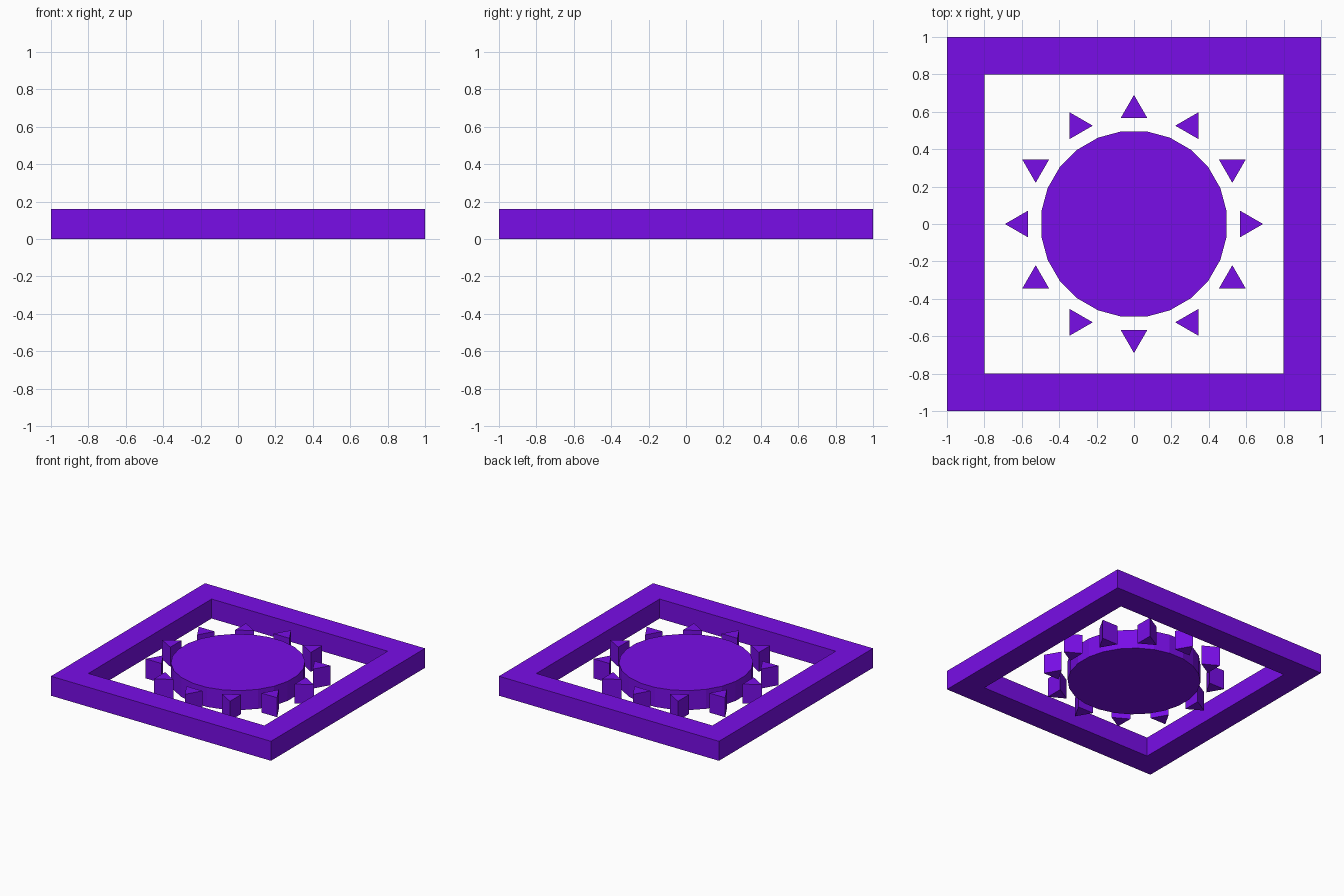
import bpy
import bmesh
from math import cos, sin, pi, radians

if "Cube" in bpy.data.objects:
    bpy.data.objects.remove(bpy.data.objects["Cube"])

HEIGHT = 0.16

purple = bpy.data.materials.new("purple")
purple.diffuse_color = (0.19, 0.004, 0.80, 1)
purple.use_nodes = True
purple.node_tree.nodes["Principled BSDF"].inputs["Base Color"].default_value = purple.diffuse_color


def finish(name, bm):
    bmesh.ops.recalc_face_normals(bm, faces=bm.faces)
    mesh = bpy.data.meshes.new(name)
    bm.to_mesh(mesh)
    bm.free()
    mesh.materials.append(purple)
    obj = bpy.data.objects.new(name, mesh)
    bpy.context.collection.objects.link(obj)
    return obj


def extrude_up(bm, faces):
    geom = bmesh.ops.extrude_face_region(bm, geom=faces, use_keep_orig=True)["geom"]
    verts = [v for v in geom if isinstance(v, bmesh.types.BMVert)]
    bmesh.ops.translate(bm, verts=verts, vec=(0, 0, HEIGHT))


def ring(sides, radius, phase, cx=0, cy=0):
    return [(cx + radius * cos(phase + 2 * pi * i / sides),
             cy + radius * sin(phase + 2 * pi * i / sides)) for i in range(sides)]


def prism(name, points):
    bm = bmesh.new()
    face = bm.faces.new([bm.verts.new((x, y, 0)) for x, y in points])
    extrude_up(bm, [face])
    return finish(name, bm)


# Square frame with an open middle
bm = bmesh.new()
outer, inner = [[bm.verts.new((x, y, 0)) for x, y in ring(4, r * 2 ** 0.5, pi / 4)]
                for r in (1.0, 0.8)]
sides = [bm.faces.new((outer[i], outer[(i + 1) % 4], inner[(i + 1) % 4], inner[i]))
         for i in range(4)]
extrude_up(bm, sides)
finish("square_frame", bm)

# Central 24-sided sun disc
prism("sun_disc", ring(24, 0.5, radians(7.5)))

# Twelve triangular rays, each pointing outward
for i in range(12):
    a = radians(30 * i)
    prism(f"sun_ray_{i + 1}", ring(3, 0.083, a, 0.607 * cos(a), 0.607 * sin(a)))
